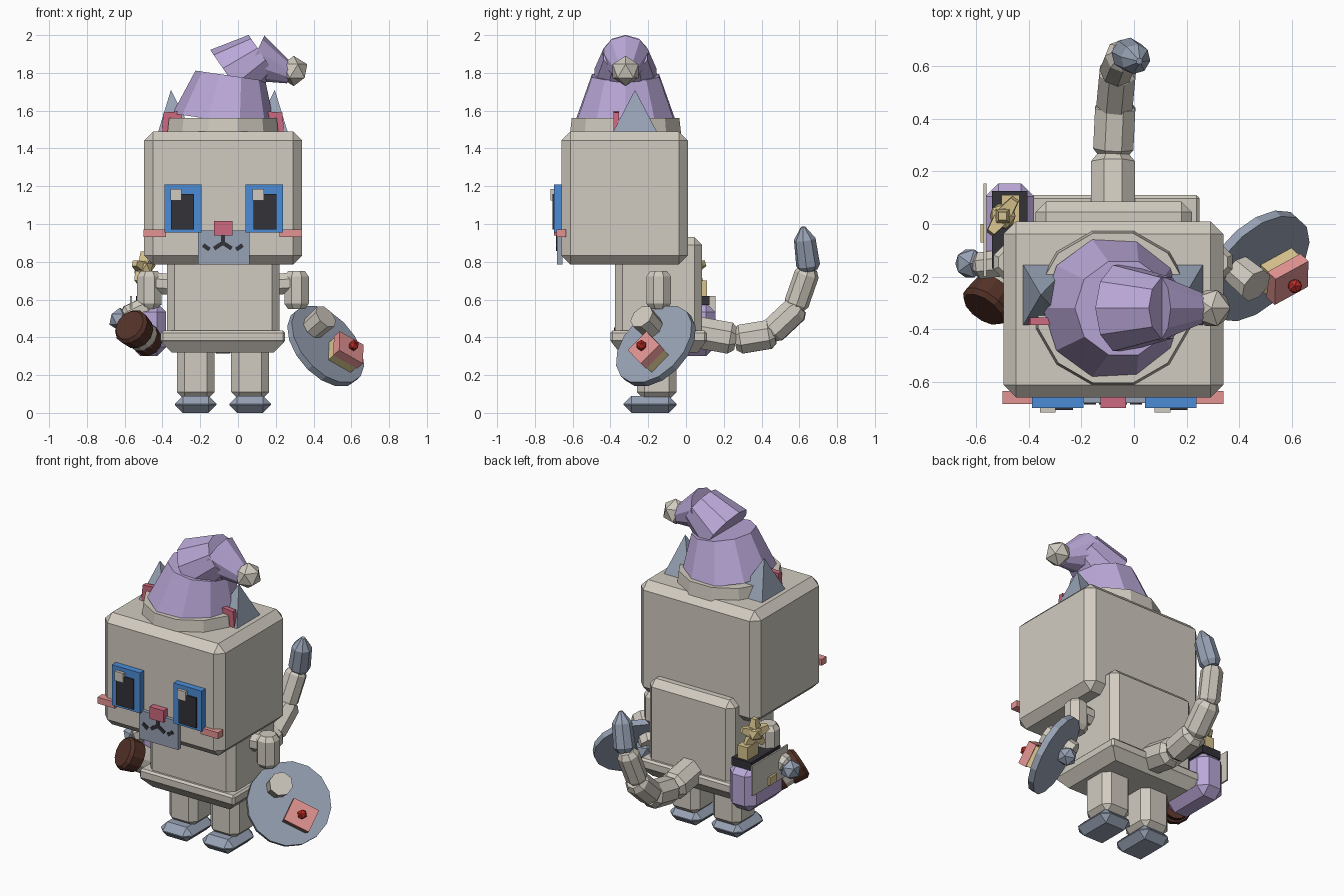
import bpy, bmesh, math
from mathutils import Vector, Matrix

if "Cube" in bpy.data.objects:
    bpy.data.objects.remove(bpy.data.objects["Cube"])


def colour(name, r, g, b):
    m = bpy.data.materials.new(name)
    lin = [(c / 255 / 12.92) if c < 11 else ((c / 255 + 0.055) / 1.055) ** 2.4 for c in (r, g, b)]
    m.diffuse_color = (*lin, 1)
    m.use_nodes = True
    m.node_tree.nodes["Principled BSDF"].inputs["Base Color"].default_value = m.diffuse_color
    return m


CREAM = colour("cream", 209, 203, 192)
PURPLE = colour("lilac", 186, 168, 216)
GREY = colour("blue_grey", 151, 162, 180)
BLUE = colour("eye_blue", 76, 140, 214)
DARK = colour("charcoal", 50, 50, 56)
ROSE = colour("rose", 205, 105, 128)
PINK = colour("soft_pink", 226, 148, 146)
GOLD = colour("pale_gold", 216, 196, 142)
BROWN = colour("dark_brown", 84, 50, 40)
RED = colour("cherry_red", 185, 44, 38)
CX = -0.08  # symmetry plane of the character


def finish(name, bm, mat):
    bmesh.ops.recalc_face_normals(bm, faces=bm.faces)
    me = bpy.data.meshes.new(name)
    bm.to_mesh(me)
    bm.free()
    ob = bpy.data.objects.new(name, me)
    bpy.context.collection.objects.link(ob)
    me.materials.append(mat)
    return ob


def box(name, lo, hi, mat, bevel=0.0, foot=1.0, matrix=None):
    """Box between two corners; bevel chamfers it, foot scales its lower face."""
    lo, hi = Vector(lo), Vector(hi)
    bm = bmesh.new()
    bmesh.ops.create_cube(bm, size=1)
    for v in bm.verts:
        if v.co.z < 0:
            v.co.x *= foot
            v.co.y *= foot
        v.co = Vector([(lo[i] + hi[i]) / 2 + v.co[i] * (hi[i] - lo[i]) for i in range(3)])
    if bevel:
        bmesh.ops.bevel(bm, geom=bm.edges[:], offset=bevel, segments=1, affect='EDGES')
    if matrix:
        bm.transform(matrix)
    return finish(name, bm, mat)


def tube(name, a, b, profile, mat, sides=8, turn=0.5):
    """Faceted solid from a to b; profile is a list of (fraction, radius)."""
    a, b = Vector(a), Vector(b)
    q = (b - a).to_track_quat('Z', 'Y')
    bm = bmesh.new()
    rings = []
    for t, r in profile:
        c = a.lerp(b, t)
        rings.append([bm.verts.new(c + q @ Vector((r * math.cos(w), r * math.sin(w), 0)))
                      for w in [(i + turn) * math.tau / sides for i in range(sides)]])
    for p, n in zip(rings, rings[1:]):
        for i in range(sides):
            j = (i + 1) % sides
            bm.faces.new((p[i], p[j], n[j], n[i]))
    bm.faces.new(rings[0][::-1])
    bm.faces.new(rings[-1])
    return finish(name, bm, mat)


def limb(r):
    return [(0, r * 0.7), (0.14, r), (0.86, r), (1, r * 0.7)]


def ball(name, c, r, mat):
    bm = bmesh.new()
    bmesh.ops.create_icosphere(bm, subdivisions=1, radius=r, matrix=Matrix.Translation(c))
    return finish(name, bm, mat)


def plate(name, pts, y0, y1, mat):
    """Flat x-z outline extruded between two depths."""
    bm = bmesh.new()
    f = bm.faces.new([bm.verts.new((x, y0, z)) for x, z in pts])
    out = bmesh.ops.extrude_face_region(bm, geom=[f])
    for v in out['geom']:
        if isinstance(v, bmesh.types.BMVert):
            v.co.y = y1
    return finish(name, bm, mat)


def mouth_stroke(name, a, b, w=0.011):
    d = (Vector(b) - Vector(a)).normalized() * w
    n = Vector((-d.y, d.x))
    a, b = Vector(a) - d * 0.5, Vector(b) + d * 0.5
    plate(name, [a + n, b + n, b - n, a - n], -0.68, -0.688, DARK)


# Head and body
box("head", (-0.497, -0.66, 0.785), (0.34, 0.01, 1.49), CREAM, 0.048)
box("body", (-0.375, -0.375, 0.36), (0.22, 0.085, 0.93), CREAM, 0.04)
box("skirt_band", (-0.41, -0.40, 0.37), (0.25, 0.11, 0.435), CREAM, 0.012)
box("skirt_underside", (-0.405, -0.395, 0.32), (0.245, 0.105, 0.375), CREAM, 0, 0.83)

# Face
for side, x in (("left", -0.388), ("right", 0.041)):
    box(side + "_eye", (x, -0.70, 0.955), (x + 0.196, -0.655, 1.21), BLUE)
    px = x + (0.033 if side == "left" else 0.04)
    box(side + "_pupil", (px, -0.708, 0.97), (px + 0.122, -0.699, 1.16), DARK)
    box(side + "_eye_glint", (px - 0.003, -0.718, 1.125), (px + 0.057, -0.70, 1.185), CREAM)
box("muzzle", (-0.213, -0.682, 0.785), (0.06, -0.655, 0.965), GREY)
box("nose", (-0.127, -0.70, 0.94), (-0.03, -0.65, 1.015), ROSE)
mouth_stroke("mouth_stem", (-0.08, 0.935), (-0.08, 0.90))
for s, side in ((-1, "left"), (1, "right")):
    path = [(0, 0.90), (0.042, 0.873), (0.075, 0.868), (0.1, 0.885)]
    pts = [(CX + s * x, z) for x, z in path]
    mouth_stroke(side + "_mouth_inner", pts[0], pts[1])
    mouth_stroke(side + "_mouth_outer", pts[2], pts[3])
    c = CX + s * 0.36
    box(side + "_cheek", (c - 0.06, -0.685, 0.93), (c + 0.06, -0.635, 0.97), PINK)

# Ears, legs, feet and upper arms
for s, side in ((-1, "left"), (1, "right")):
    def mx(x):
        return CX + s * x
    ear = bmesh.new()
    base = [ear.verts.new((mx(x), y, 1.48)) for x, y in
            ((0.16, -0.39), (0.345, -0.39), (0.345, -0.15), (0.16, -0.15))]
    tip = ear.verts.new((mx(0.275), -0.27, 1.71))
    for i in range(4):
        ear.faces.new((base[i], base[(i + 1) % 4], tip))
    ear.faces.new(base)
    finish(side + "_ear", ear, GREY)
    plate(side + "_inner_ear", [(mx(0.325), 1.48), (mx(0.315), 1.59), (mx(0.22), 1.597),
                                (mx(0.22), 1.55), (mx(0.26), 1.48)], -0.385, -0.355, ROSE)
    c = mx(0.144)
    box(side + "_leg", (c - 0.1, -0.26, 0.07), (c + 0.1, -0.05, 0.38), CREAM, 0.04)
    box(side + "_foot", (c - 0.11, -0.33, 0), (c + 0.11, -0.05, 0.09), GREY, 0.042)
    tube(side + "_shoulder", (mx(0.27), -0.145, 0.68), (mx(0.41), -0.145, 0.69), limb(0.06), CREAM)
    tube(side + "_upper_arm", (mx(0.39), -0.145, 0.55), (mx(0.39), -0.145, 0.75), limb(0.07), CREAM)

# Forearms and paws
tube("right_forearm", (0.34, -0.13, 0.40), (0.465, -0.235, 0.51), [(0, 0.06), (1, 0.07)], CREAM)
tube("left_forearm", (-0.47, -0.145, 0.57), (-0.60, -0.16, 0.51), limb(0.055), CREAM)
ball("right_paw", (0.385, -0.135, 0.36), 0.06, GREY)
ball("left_paw", (-0.625, -0.15, 0.495), 0.062, GREY)

# Tail
tail = [((-0.08, 0.04, 0.43), (-0.08, 0.265, 0.39), 0.09),
        ((-0.08, 0.26, 0.385), (-0.07, 0.47, 0.42), 0.083),
        ((-0.075, 0.44, 0.415), (-0.06, 0.60, 0.565), 0.075),
        ((-0.07, 0.575, 0.55), (-0.04, 0.65, 0.765), 0.066)]
for i, (a, b, r) in enumerate(tail):
    tube("tail_%d" % (i + 1), a, b, limb(r), CREAM)
tube("tail_tip", (-0.03, 0.65, 0.755), (0.02, 0.62, 0.985),
     [(0, 0.045), (0.12, 0.064), (0.72, 0.058), (1, 0.012)], GREY)

# Floppy hat
tube("hat_brim", (CX, -0.32, 1.475), (CX, -0.32, 1.56), [(0, 0.305), (1, 0.295)], CREAM, 12)
tube("hat_lower", (-0.075, -0.32, 1.545), (-0.04, -0.32, 1.785), [(0, 0.275), (1, 0.187)], PURPLE, 10)
tube("hat_middle", (-0.05, -0.32, 1.78), (0.125, -0.32, 1.90), [(0, 0.172), (1, 0.122)], PURPLE, 10)
tube("hat_end", (0.085, -0.32, 1.88), (0.28, -0.32, 1.79), [(0, 0.13), (1, 0.05)], PURPLE, 10)
ball("hat_pompom", (0.295, -0.32, 1.81), 0.08, CREAM)

# Round plate shield carrying a cake slice
n = Vector((0.62, -0.57, 0.54)).normalized()
c = Vector((0.465, -0.16, 0.355))
tube("shield", c - n * 0.02, c + n * 0.018, [(0, 0.245), (1, 0.245)], GREY, 16)
u = Vector((0.57, 0.62, 0)).normalized()
u.rotate(Matrix.Rotation(math.radians(-32), 3, n))
v = n.cross(u)
frame = Matrix((u, v, n)).transposed().to_4x4()
frame.translation = (0.535, -0.165, 0.29)
box("cake_sponge", (-0.075, -0.065, -0.03), (0.075, 0.065, 0.055), GOLD, matrix=frame)
box("cake_icing", (-0.08, -0.07, 0.055), (0.08, 0.07, 0.105), PINK, matrix=frame)
ball("cake_cherry", frame @ Vector((0, 0, 0.125)), 0.03, RED)

# Mallet held in the left paw
tube("mallet_front", (-0.575, -0.325, 0.465), (-0.525, -0.255, 0.42),
     [(0, 0.085), (0.2, 0.1), (1, 0.09)], BROWN, 12)
tube("mallet_band", (-0.53, -0.26, 0.425), (-0.495, -0.21, 0.395), [(0, 0.082), (1, 0.082)], CREAM, 12)
tube("mallet_back", (-0.50, -0.215, 0.40), (-0.465, -0.165, 0.365), [(0, 0.085), (1, 0.075)], BROWN, 12)

# Side pouch with its flap, clasp and golden star
box("pouch", (-0.565, -0.20, 0.30), (-0.38, 0.155, 0.585), PURPLE, 0.05)
box("pouch_opening", (-0.54, -0.17, 0.57), (-0.405, 0.125, 0.62), DARK)
box("pouch_flap", (-0.572, -0.20, 0.43), (-0.562, 0.155, 0.62), CREAM)
box("pouch_clasp", (-0.585, -0.07, 0.44), (-0.57, 0.0, 0.49), GOLD)
box("star_stick", (-0.505, 0.0, 0.60), (-0.435, 0.11, 0.70), GOLD)
sc = Vector((-0.50, 0.03, 0.765))
ball("star_core", sc, 0.055, GOLD)
for i in range(5):
    w = math.pi / 2 + i * math.tau / 5
    d = Vector((0.55 * math.cos(w), 0.75 * math.cos(w), math.sin(w)))
    tube("star_point_%d" % (i + 1), sc, sc + d * 0.09, [(0, 0.045), (1, 0.022)], GOLD, 4)
